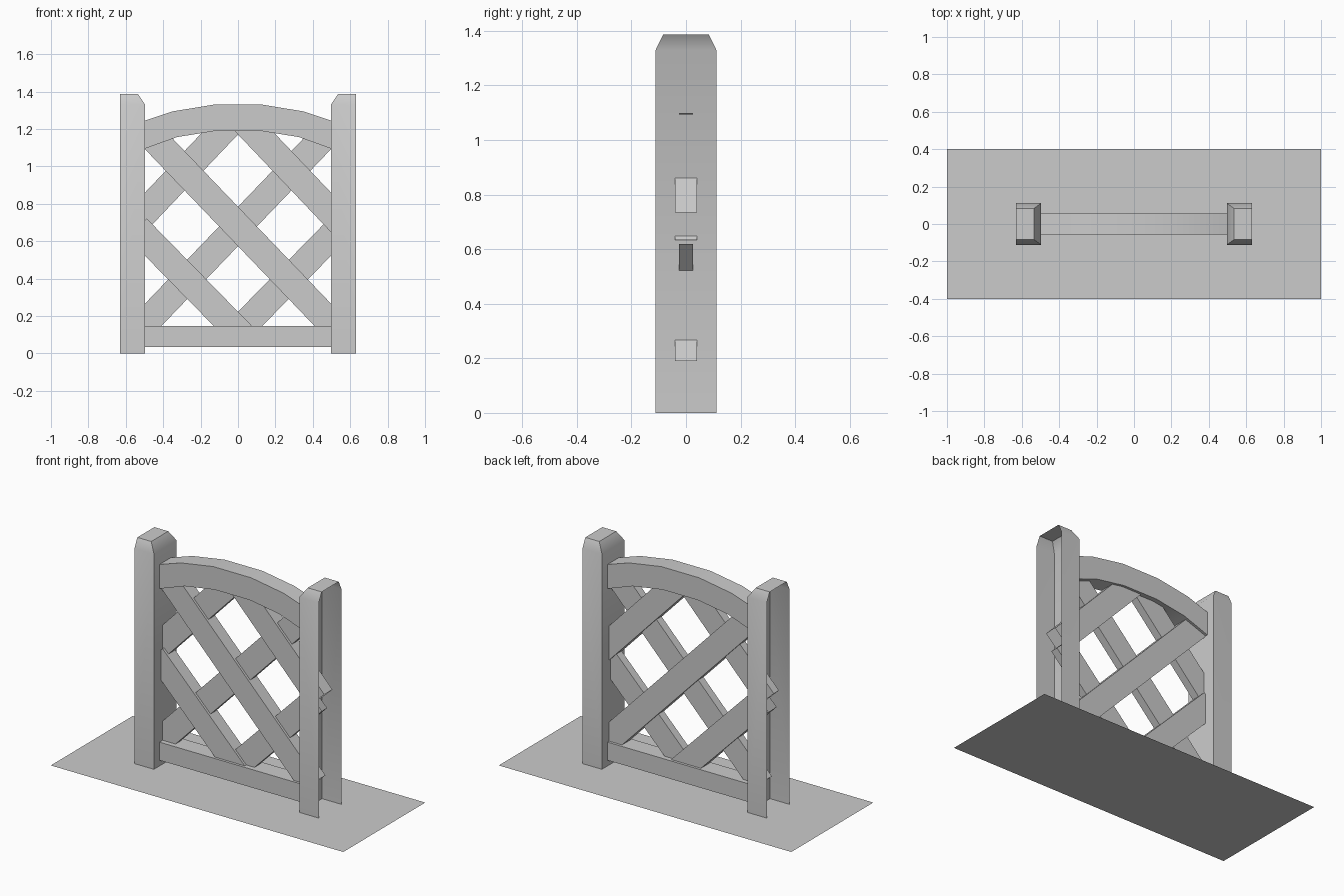
import bpy, bmesh, math
from mathutils import Vector

if "Cube" in bpy.data.objects:
    bpy.data.objects.remove(bpy.data.objects["Cube"])


def skin(name, rings, keep_start=False, keep_end=False, smooth=None):
    """Loft closed rings into a tube; optionally leave the end caps on."""
    bm = bmesh.new()
    loops = [[bm.verts.new(p) for p in r] for r in rings]
    for a, b in zip(loops, loops[1:]):
        n = len(a)
        for i in range(n):
            bm.faces.new((a[i], a[(i + 1) % n], b[(i + 1) % n], b[i]))
    start, end = bm.faces.new(loops[0]), bm.faces.new(loops[-1])
    bmesh.ops.recalc_face_normals(bm, faces=bm.faces[:])
    drop = [f for f, keep in ((start, keep_start), (end, keep_end)) if not keep]
    bmesh.ops.delete(bm, geom=drop, context='FACES_ONLY')
    return finish(name, bm, smooth)


def finish(name, bm, smooth=None):
    me = bpy.data.meshes.new(name)
    bm.to_mesh(me)
    bm.free()
    if smooth:
        me.polygons.foreach_set("use_smooth", [True] * len(me.polygons))
        me.set_sharp_from_angle(angle=math.radians(smooth))
    ob = bpy.data.objects.new(name, me)
    bpy.context.collection.objects.link(ob)
    return ob


def post(name, s):
    """Post with chamfered top, open on its outer side and underneath."""
    def ring(inner, hy, z):
        return [(s * .63, -hy, z), (s * inner, -hy, z), (s * inner, hy, z), (s * .63, hy, z)]
    ob = skin(name, [ring(.497, .111, 0), ring(.497, .111, 1.33), ring(.535, .083, 1.387)],
              keep_end=True, smooth=50)
    bm = bmesh.new()
    bm.from_mesh(ob.data)
    outer = [f for f in bm.faces if all(abs(v.co.x) > .62 for v in f.verts)]
    bmesh.ops.delete(bm, geom=outer, context='FACES')
    bm.to_mesh(ob.data)
    bm.free()


def slat(name, a, b, half_y, s):
    """Open-ended board between two centre points in the xz plane."""
    a, b = Vector((s * a[0], 0, a[1])), Vector((s * b[0], 0, b[1]))
    d = (b - a).normalized()
    side = Vector((-d.z, 0, d.x)) * .073
    y = Vector((0, half_y, 0))
    skin(name, [[p + side - y, p + side + y, p - side + y, p - side - y] for p in (a, b)])


# Base sheet
bm = bmesh.new()
bm.faces.new([bm.verts.new(p) for p in ((-1, -.4, 0), (1, -.4, 0), (1, .4, 0), (-1, .4, 0))])
finish("base_sheet", bm)

# Posts
post("left_post", -1)
post("right_post", 1)

# Bottom rail and arched top rail: (x, bottom z, top x, top z)
Y = .056
half_arch = [(.497, 1.095, .497, 1.245), (.325, 1.157, .35, 1.294), (.12, 1.19, .13, 1.33)]
arch = [(-a, b, -c, d) for a, b, c, d in half_arch] + half_arch[::-1]
skin("arched_top_rail", [[(xb, -Y, zb), (xt, -Y, zt), (xt, Y, zt), (xb, Y, zb)]
                         for xb, zb, xt, zt in arch], smooth=30)
skin("bottom_rail", [[(x, -Y, .035), (x, -Y, .147), (x, Y, .147), (x, Y, .035)]
                     for x in (-.497, .497)])

# Lattice: thick falling slats, thinner mirrored rising slats
slats = {"upper": ((.03, 1.245), (.565, .683)),
         "middle": ((-.452, 1.15), (.517, .14)),
         "lower": ((-.54, .67), (.03, .088))}
for label, (a, b) in slats.items():
    slat(label + "_falling_slat", a, b, .04, 1)
    slat(label + "_rising_slat", a, b, .025, -1)
